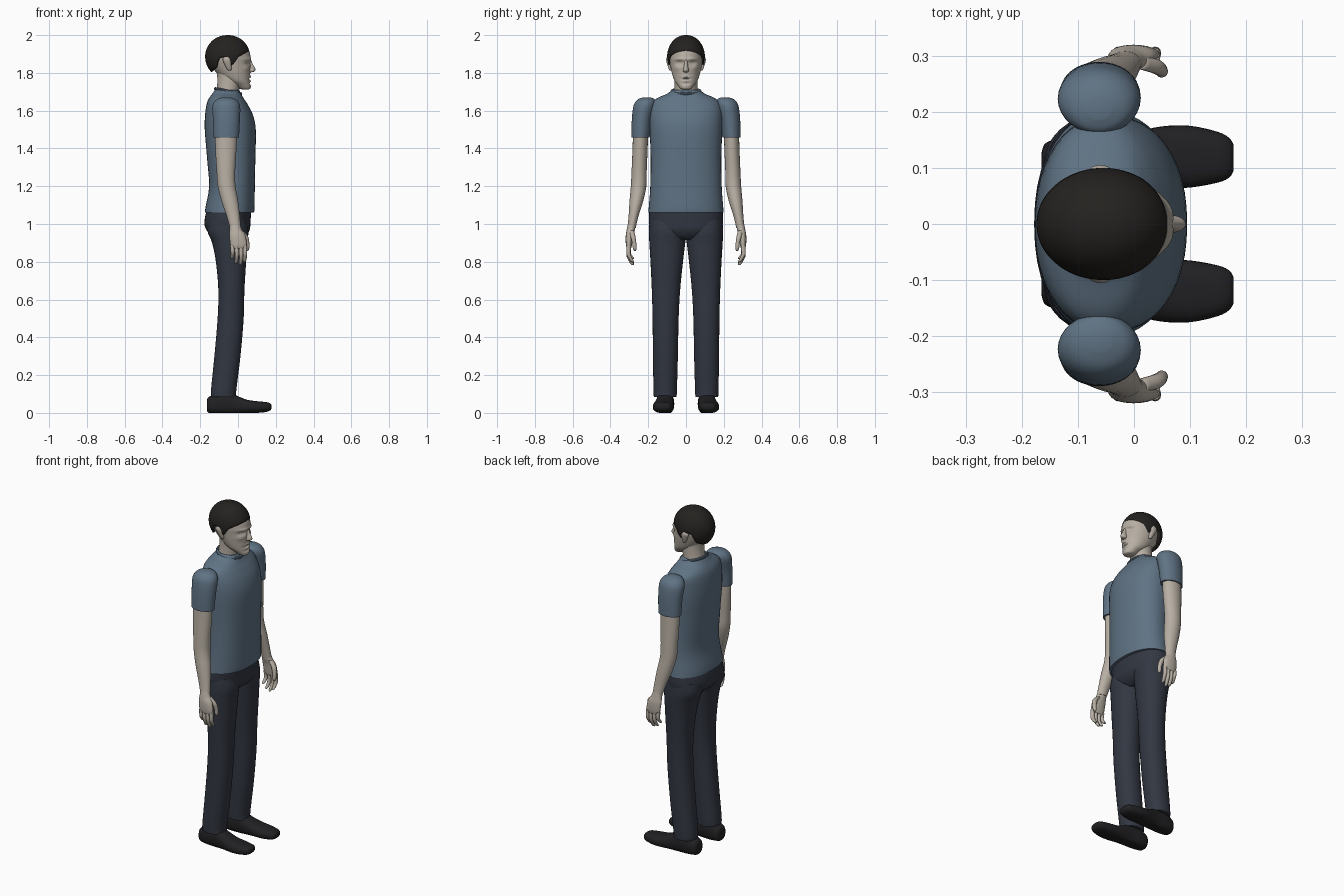
import bpy, bmesh, math
from mathutils import Vector


def material(name, rgb):
    m = bpy.data.materials.new(name)
    m.diffuse_color = (*rgb, 1)
    return m


SKIN = material("skin", (.48, .43, .37))
SHIRT = material("shirt_blue", (.115, .17, .23))
PANTS = material("trouser_navy", (.032, .038, .054))
HAIR = material("hair_dark", (.018, .016, .014))
SHOE = material("shoe_black", (.015, .015, .017))


def finish(name, bm, mat, angle=50):
    bmesh.ops.recalc_face_normals(bm, faces=bm.faces)
    me = bpy.data.meshes.new(name)
    bm.to_mesh(me)
    bm.free()
    me.materials.append(mat)
    ob = bpy.data.objects.new(name, me)
    bpy.context.collection.objects.link(ob)
    bpy.context.view_layer.objects.active = ob
    ob.select_set(True)
    bpy.ops.object.shade_smooth_by_angle(angle=math.radians(angle))
    ob.select_set(False)
    return ob


def smooth_rings(rings, steps):
    """Catmull-Rom interpolation of the key sections."""
    r = [Vector(k) for k in rings]
    out = []
    for i in range(len(r) - 1):
        a, b, c, d = r[max(i - 1, 0)], r[i], r[i + 1], r[min(i + 2, len(r) - 1)]
        for j in range(steps):
            t = j / steps
            out.append(.5 * (2 * b + (c - a) * t + (2 * a - 5 * b + 4 * c - d) * t * t
                             + (3 * b - a - 3 * c + d) * t ** 3))
    return out + [r[-1]]


def loft(name, rings, mat, n=32, steps=4, power=2.0, along_x=False, side=1, warp=None):
    """Section: (z, cx, cy, rx, ry), or (x, cy, cz, ry, rz) when along_x."""
    bm = bmesh.new()
    loops = []
    for p, ca, cb, ra, rb in smooth_rings(rings, steps):
        loop = []
        for i in range(n):
            t = 2 * math.pi * i / n
            c, s = math.cos(t), math.sin(t)
            a = ca + ra * math.copysign(abs(c) ** (2 / power), c)
            b = cb + rb * math.copysign(abs(s) ** (2 / power), s)
            co = Vector((p, a, b) if along_x else (a, b, p))
            if warp:
                co = warp(co)
            co.y *= side
            loop.append(bm.verts.new(co))
        loops.append(loop)
    for l0, l1 in zip(loops, loops[1:]):
        for i in range(n):
            bm.faces.new((l0[i], l0[(i + 1) % n], l1[(i + 1) % n], l1[i]))
    bm.faces.new(loops[0])
    bm.faces.new(loops[-1])
    return finish(name, bm, mat)


# Shirt body and collar
loft("shirt_body", [
    (1.06, -.045, 0, .130, .200), (1.09, -.042, 0, .130, .197), (1.2, -.032, 0, .121, .189),
    (1.35, -.036, 0, .128, .187), (1.5, -.041, 0, .135, .192), (1.58, -.048, 0, .126, .192),
    (1.635, -.058, 0, .108, .183), (1.665, -.062, 0, .092, .155), (1.69, -.06, 0, .076, .10),
    (1.71, -.058, 0, .064, .074)], SHIRT, n=48, power=2.2)
bpy.ops.mesh.primitive_torus_add(major_radius=.068, minor_radius=.008, major_segments=40,
                                 minor_segments=10, location=(-.052, 0, 1.703), rotation=(0, .2, 0))
collar = bpy.context.object
collar.name = "collar"
collar.scale = (1.0, 1.08, 1.0)
collar.data.materials.append(SHIRT)
bpy.ops.object.shade_smooth_by_angle()

# Trouser seat
loft("trouser_seat", [
    (.915, -.045, 0, .06, .09), (.935, -.048, 0, .090, .15), (.97, -.053, 0, .115, .185),
    (1.01, -.056, 0, .122, .196), (1.075, -.048, 0, .118, .194)], PANTS, n=40, power=2.2)

# Limbs, built once per side
for side, tag in ((1, "left"), (-1, "right")):
    loft(tag + "_trouser_leg", [
        (.085, -.076, .110, .066, .060), (.12, -.076, .110, .067, .062), (.3, -.056, .109, .069, .066),
        (.5, -.039, .108, .069, .069), (.65, -.035, .106, .069, .075), (.8, -.037, .102, .080, .086),
        (.9, -.044, .099, .093, .095), (.96, -.053, .098, .108, .098), (1.02, -.056, .098, .10, .095)],
        PANTS, side=side, power=2.15)
    # Shoe with a flat sole, and its ankle opening
    loft(tag + "_shoe", [
        (-.165, .108, .04, .018, .025), (-.155, .108, .042, .038, .042), (-.11, .109, .048, .047, .054),
        (-.05, .111, .051, .046, .059), (0, .114, .042, .050, .046), (.05, .119, .034, .055, .035),
        (.1, .120, .031, .055, .031), (.15, .119, .031, .045, .026), (.17, .118, .032, .035, .019),
        (.177, .118, .033, .024, .010)], SHOE, along_x=True, power=2.5, side=side,
        warp=lambda c: Vector((c.x, c.y, max(c.z, 0))))
    loft(tag + "_shoe_ankle", [(.04, -.085, .109, .06, .04), (.115, -.09, .109, .05, .042)],
         SHOE, side=side)
    # Short sleeve
    loft(tag + "_sleeve", [
        (1.458, -.062, .241, .067, .047), (1.47, -.062, .240, .068, .049), (1.55, -.061, .234, .071, .053),
        (1.61, -.062, .223, .074, .058), (1.64, -.062, .216, .068, .056), (1.66, -.062, .210, .050, .044),
        (1.67, -.062, .207, .022, .02)], SHIRT, side=side)
    # Bare arm to wrist, then palm
    loft(tag + "_arm", [
        (1.5, -.062, .240, .058, .040), (1.4, -.064, .243, .056, .040), (1.28, -.064, .248, .049, .040),
        (1.2, -.060, .251, .047, .041), (1.12, -.043, .263, .044, .036), (1.04, -.025, .278, .035, .026),
        (.98, -.014, .288, .029, .022)], SKIN, n=24, side=side)
    loft(tag + "_palm", [
        (1.0, -.016, .287, .028, .021), (.97, -.012, .292, .032, .022), (.94, -.004, .299, .042, .020),
        (.90, .002, .302, .044, .017), (.875, .004, .302, .041, .013), (.868, .004, .302, .033, .006)],
        SKIN, n=24, side=side)
    # Curled fingers and thumb
    for i, (x, tip) in enumerate(((-.030, .815), (-.008, .79), (.015, .782), (.036, .797))):
        h = .885 - tip
        loft(f"{tag}_finger_{i + 1}", [
            (.885, x, .302, .0115, .012), (tip + .5 * h, x + .002, .304, .0105, .0115),
            (tip + .2 * h, x, .292, .0095, .010), (tip + .06 * h, x - .002, .284, .008, .009),
            (tip, x - .002, .280, .003, .003)], SKIN, n=12, side=side)
    loft(tag + "_thumb", [
        (.965, .012, .288, .012, .013), (.935, .038, .281, .015, .013), (.90, .048, .274, .012, .011),
        (.87, .049, .271, .0105, .010), (.857, .048, .270, .004, .004)], SKIN, n=12, side=side)

# Neck
loft("neck", [(1.66, -.064, 0, .062, .064), (1.72, -.052, 0, .060, .060), (1.78, -.045, 0, .065, .060),
              (1.83, -.05, 0, .07, .06)], SKIN)

# Facial relief: (y, z, y spread, z spread, depth), mirrored in y
RELIEF = [(.034, 1.852, .018, .011, -.014), (.030, 1.873, .026, .008, .006), (.05, 1.825, .016, .012, .005),
          (0, 1.768, .022, .004, -.007), (0, 1.778, .022, .005, .005), (0, 1.757, .018, .005, .004),
          (0, 1.743, .025, .006, -.005), (.034, 1.852, .009, .006, .006)]


def sculpt(c):
    if c.x > .0:
        dx = 0
        for y, z, sy, sz, d in RELIEF:
            dx += d * math.exp(-((abs(c.y) - y) / sy) ** 2 - ((c.z - z) / sz) ** 2)
        c.x += dx * min(1, c.x / .03)
    return c


loft("head", [
    (1.712, .040, 0, .016, .018), (1.718, .035, 0, .031, .031), (1.735, .022, 0, .046, .044),
    (1.76, -.003, 0, .067, .062), (1.80, -.024, 0, .089, .075), (1.85, -.042, 0, .109, .085),
    (1.88, -.048, 0, .115, .089), (1.92, -.054, 0, .112, .087), (1.96, -.055, 0, .085, .070),
    (1.98, -.055, 0, .045, .04)], SKIN, n=64, steps=8, warp=sculpt)

# Nose with nostril wings
loft("nose", [(1.803, .062, 0, .008, .008), (1.808, .068, 0, .020, .015), (1.82, .069, 0, .023, .014),
              (1.84, .064, 0, .018, .010), (1.865, .057, 0, .013, .009), (1.885, .05, 0, .01, .008)], SKIN, n=20)

# Ears
for side, tag in ((1, "left"), (-1, "right")):
    loft(tag + "_ear", [
        (1.812, -.045, .078, .006, .006), (1.82, -.047, .082, .012, .009), (1.85, -.055, .090, .019, .011),
        (1.872, -.060, .094, .021, .011), (1.885, -.060, .093, .012, .007)], SKIN, n=16, side=side)

# Hair cap: ellipsoid trimmed to a hairline that varies round the head
HAIRLINE = [(0, 1.918), (25, 1.912), (45, 1.90), (62, 1.885), (76, 1.842), (86, 1.842), (96, 1.885),
            (112, 1.878), (126, 1.825), (150, 1.808), (180, 1.803)]


def hairline(deg):
    for (a, za), (b, zb) in zip(HAIRLINE, HAIRLINE[1:]):
        if deg <= b:
            return za + (zb - za) * (deg - a) / (b - a)
    return HAIRLINE[-1][1]


bm = bmesh.new()
N, M, CZ, RZ = 96, 16, 1.885, .115
top = bm.verts.new((-.055, 0, CZ + RZ))
prev = None
for j in range(1, M + 1):
    ring = []
    for i in range(N):
        t = 2 * math.pi * i / N
        deg = math.degrees(t)
        end = math.acos((hairline(min(deg, 360 - deg)) - CZ) / RZ)
        th = end * j / M
        r = math.sin(th) ** .95
        ring.append(bm.verts.new((-.055 + .119 * r * math.cos(t), .100 * r * math.sin(t), CZ + RZ * math.cos(th))))
    for i in range(N):
        k = (i + 1) % N
        bm.faces.new((prev[i], ring[i], ring[k], prev[k]) if prev else (top, ring[i], ring[k]))
    prev = ring
hair = finish("hair", bm, HAIR)
mod = hair.modifiers.new("thickness", 'SOLIDIFY')
mod.thickness, mod.offset = .014, -1
